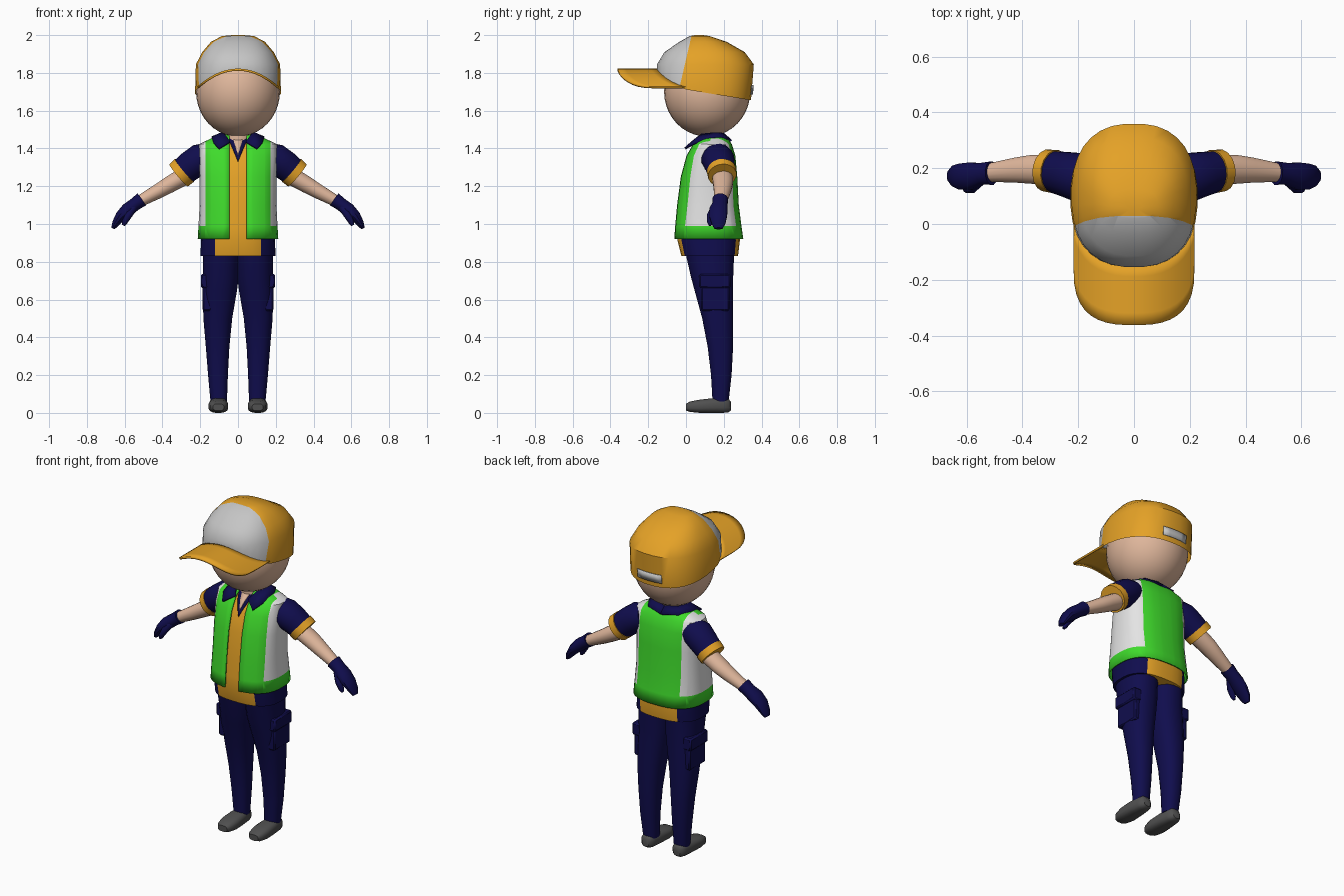
import bpy, bmesh, math
from mathutils import Vector

if "Cube" in bpy.data.objects:
    bpy.data.objects.remove(bpy.data.objects["Cube"])

def material(name, r, g, b):
    m = bpy.data.materials.new(name)
    m.diffuse_color = (r, g, b, 1)
    m.use_nodes = True
    m.node_tree.nodes["Principled BSDF"].inputs["Base Color"].default_value = m.diffuse_color
    return m

NAVY = material("navy cloth", 0.005, 0.004, 0.075)
ORANGE = material("orange cloth", 0.78, 0.36, 0.02)
GREEN = material("bright green", 0.05, 0.71, 0.025)
WHITE = material("reflective white", 0.78, 0.78, 0.78)
GREY = material("cap grey", 0.56, 0.56, 0.56)
SKIN = material("skin", 0.74, 0.47, 0.33)
SHOE = material("shoe grey", 0.08, 0.08, 0.08)

def sp(t, n):
    return math.copysign(abs(t) ** (2 / n), t)

def ring(c, u, v, n=2, k=24):
    """Superellipse ring around c with half axes u and v."""
    c, u, v = Vector(c), Vector(u), Vector(v)
    return [c + u * sp(math.cos(a), n) + v * sp(math.sin(a), n)
            for a in (2 * math.pi * (i + 0.5) / k for i in range(k))]

def strip(bm, rows, closed):
    vs = [[bm.verts.new(p) for p in r] for r in rows]
    k = len(rows[0])
    for a, b in zip(vs, vs[1:]):
        for i in range(k if closed else k - 1):
            j = (i + 1) % k
            bm.faces.new((a[i], a[j], b[j], b[i]))
    return vs

def finish(bm, name, mats, mirror=False, solid=0, rule=None):
    bmesh.ops.recalc_face_normals(bm, faces=bm.faces)
    if rule:
        for f in bm.faces:
            f.material_index = rule(f.calc_center_median())
    me = bpy.data.meshes.new(name)
    bm.to_mesh(me)
    bm.free()
    ob = bpy.data.objects.new(name, me)
    bpy.context.collection.objects.link(ob)
    for m in mats:
        me.materials.append(m)
    if solid:
        s = ob.modifiers.new("thickness", 'SOLIDIFY')
        s.thickness, s.offset = solid, 0
    if mirror:
        ob.modifiers.new("mirror", 'MIRROR')
    return ob

def loft(rings, ends=(True, True)):
    bm = bmesh.new()
    vs = strip(bm, rings, True)
    for use, r in zip(ends, (vs[0], vs[-1])):
        if use:
            bm.faces.new(r)
    return bm

def cut(bm, co, no):
    bmesh.ops.bisect_plane(bm, geom=bm.verts[:] + bm.edges[:] + bm.faces[:],
                           plane_co=co, plane_no=no)

def limb(points, k=16):
    """Rings along a path; each point is x, y, z, radius in y, radius across."""
    out = []
    for i, p in enumerate(points):
        a, b = points[max(i - 1, 0)], points[min(i + 1, len(points) - 1)]
        t = (Vector(b[:3]) - Vector(a[:3])).normalized()
        w = t.cross(Vector((0, 1, 0))).normalized()
        out.append(ring(p[:3], w.cross(t) * p[3], w * p[4], 2, k))
    return loft(out)

def body_ring(z, hw, yf, yb, n=2.6, k=32):
    return ring((0, (yf + yb) / 2, z), (hw, 0, 0), (0, (yb - yf) / 2, 0), n, k)

# head and neck
bm = bmesh.new()
bmesh.ops.create_uvsphere(bm, u_segments=32, v_segments=20, radius=1)
for v in bm.verts:
    v.co = (v.co.x * 0.222, 0.112 + v.co.y * 0.228, 1.7 + v.co.z * 0.237)
finish(bm, "head", [SKIN])
finish(loft([body_ring(z, 0.07, 0.07, 0.19, 2) for z in (1.4, 1.52)]), "neck", [SKIN])

# cap crown: curved rim, then rings closing to the top
CAP_N = 2.4
def rim_z(p):
    back = 1.655 + (0.345 - p.y) * 0.165
    return max(back, 1.82 - 0.105 * (p.x / 0.215) ** 2) if p.y < 0 else back
rim = body_ring(0, 0.228, -0.155, 0.345, CAP_N)
for p in rim:
    p.z = rim_z(p)
crown = [rim] + [body_ring(*r, CAP_N) for r in (
    (1.845, 0.224, -0.155, 0.36), (1.91, 0.19, -0.115, 0.312),
    (1.965, 0.143, -0.035, 0.215), (1.995, 0.085, 0.02, 0.125), (2.0, 0.03, 0.05, 0.09))]
bm = loft(crown, (False, True))
seam, seam_no = Vector((0, -0.035, 1.72)), Vector((0, 0.28, -0.065))
cut(bm, seam, seam_no)
finish(bm, "cap_crown", [ORANGE, GREY], rule=lambda c: int((c - seam).dot(seam_no) < 0))

# cap brim, bent down at both sides
rows = []
for i in range(21):
    x = 0.213 * math.sin(math.pi / 2 * (i - 10) / 10)
    t = abs(x) / 0.213
    front = -0.15 - 0.212 * max(0, 1 - t ** 2.8) ** (1 / 2.8)
    back = 0.105 - 0.25 * (1 - (abs(x) / 0.226) ** CAP_N) ** (1 / CAP_N)
    rows.append([Vector((x, front + (back - front) * j / 5, 1.817 - 0.095 * t * t)) for j in range(6)])
bm = bmesh.new()
strip(bm, rows, False)
finish(bm, "cap_brim", [ORANGE], solid=0.012)

# strap on the back of the cap
bm = bmesh.new()
strip(bm, [[Vector((x, 0.105 + (0.24 + (z - 1.655) * 0.08) *
                    (1 - (abs(x) / 0.226) ** CAP_N) ** (1 / CAP_N) + 0.005, z))
            for x in (-0.08, -0.04, 0, 0.04, 0.08)] for z in (1.685, 1.735)], False)
finish(bm, "cap_strap", [GREY], solid=0.004)

# vest: open in front, white side panels, green hem
VEST = ((0.92, 0.21, -0.06, 0.30), (0.99, 0.206, -0.055, 0.29), (1.1, 0.2, -0.045, 0.276),
        (1.25, 0.2, -0.025, 0.268), (1.36, 0.205, 0.005, 0.258), (1.42, 0.203, 0.04, 0.24),
        (1.45, 0.14, 0.07, 0.22), (1.47, 0.09, 0.09, 0.2))
bm = loft([body_ring(*r) for r in VEST], (False, False))
for x in (-0.17, -0.14, -0.045, 0.045, 0.14, 0.17):
    cut(bm, (x, 0, 0), (1, 0, 0))
gap = [f for f in bm.faces if abs(f.calc_center_median().x) < 0.045 and f.calc_center_median().y < 0.12]
bmesh.ops.delete(bm, geom=gap, context='FACES')
def vest_rule(c):
    return int(c.z > 0.99 and abs(c.x) > (0.17 if c.y < 0.13 else 0.14))
finish(bm, "vest", [GREEN, WHITE], solid=0.008, rule=vest_rule)

# shirt under the vest, with navy sides
SHIRT = [(0.83, 0.2, -0.025, 0.276)] + [(z - 0.005, w - 0.014, f + 0.014, b - 0.014) for z, w, f, b in VEST]
bm = loft([body_ring(*r) for r in SHIRT])
for x in (-0.123, 0.123):
    cut(bm, (x, 0, 0), (1, 0, 0))
finish(bm, "shirt", [ORANGE, NAVY], rule=lambda c: int(abs(c.x) > 0.123))

# neck opening: navy edge with skin inside
def shirt_front(z):
    for a, b in zip(SHIRT, SHIRT[1:]):
        if a[0] <= z <= b[0]:
            return a[2] + (b[2] - a[2]) * (z - a[0]) / (b[0] - a[0])
    return SHIRT[-1][2]
def neck_plate(name, z0, half, out, mat):
    bm = bmesh.new()
    rows = []
    for i in range(9):
        z = z0 + (1.462 - z0) * i / 8
        w = max(half * i / 8, 0.001)
        rows.append([Vector((x, shirt_front(z) - out, z)) for x in (-w, 0, w)])
    strip(bm, rows, False)
    finish(bm, name, [mat], solid=0.003)
neck_plate("shirt_neck_edge", 1.33, 0.055, 0.006, NAVY)
neck_plate("neck_opening", 1.365, 0.03, 0.011, SKIN)

# collar: strip from the back of the neck to the front points
inner = ((0, 0.2, 1.475), (0.07, 0.18, 1.48), (0.085, 0.14, 1.48), (0.072, 0.085, 1.475), (0.042, 0.035, 1.435))
outer = ((0, 0.24, 1.44), (0.1, 0.215, 1.45), (0.138, 0.15, 1.458), (0.13, 0.05, 1.43), (0.1, -0.005, 1.4))
bm = bmesh.new()
strip(bm, [[Vector(p) for p in inner], [Vector(p) for p in outer]], False)
finish(bm, "collar", [NAVY], mirror=True, solid=0.012)

# arms
finish(limb([(0.15, 0.165, 1.365, 0.075, 0.07), (0.2, 0.168, 1.345, 0.088, 0.082),
             (0.25, 0.18, 1.31, 0.08, 0.08), (0.3, 0.19, 1.27, 0.073, 0.073)]),
       "sleeve", [NAVY], mirror=True)
finish(limb([(0.283, 0.188, 1.284, 0.078, 0.08), (0.314, 0.192, 1.258, 0.076, 0.078)]),
       "sleeve_cuff", [ORANGE], mirror=True)
finish(limb([(0.29, 0.193, 1.25, 0.056, 0.048), (0.36, 0.196, 1.21, 0.053, 0.045),
             (0.42, 0.193, 1.175, 0.046, 0.04), (0.53, 0.183, 1.115, 0.032, 0.03)]),
       "forearm", [SKIN], mirror=True)

# gloves
finish(limb([(0.51, 0.182, 1.13, 0.043, 0.04), (0.545, 0.18, 1.105, 0.04, 0.036),
             (0.585, 0.172, 1.075, 0.05, 0.037), (0.622, 0.17, 1.04, 0.048, 0.03),
             (0.648, 0.172, 1.003, 0.038, 0.02), (0.662, 0.172, 0.976, 0.022, 0.01)], 12),
       "glove", [NAVY], mirror=True)
finish(limb([(0.555, 0.155, 1.085, 0.022, 0.022), (0.58, 0.13, 1.045, 0.02, 0.019),
             (0.6, 0.127, 1.01, 0.016, 0.015), (0.607, 0.128, 0.993, 0.008, 0.008)], 10),
       "glove_thumb", [NAVY], mirror=True)

# trouser legs
LEG = ((0.86, 0.088, 0.125, 0.098, 0.132), (0.72, 0.09, 0.138, 0.095, 0.113),
       (0.65, 0.096, 0.147, 0.092, 0.103), (0.5, 0.107, 0.168, 0.077, 0.083),
       (0.35, 0.108, 0.182, 0.063, 0.068), (0.2, 0.106, 0.187, 0.053, 0.055),
       (0.06, 0.102, 0.183, 0.044, 0.043))
finish(loft([ring((x, y, z), (rx, 0, 0), (0, ry, 0), 2.3, 20) for z, x, y, rx, ry in LEG]),
       "trouser_leg", [NAVY], mirror=True)

# thigh pockets and flaps
def block(name, lo, hi):
    bm = bmesh.new()
    bmesh.ops.create_cube(bm, size=1)
    for v in bm.verts:
        v.co = [(a + b) / 2 + c * (b - a) for a, b, c in zip(lo, hi, v.co)]
    bmesh.ops.bevel(bm, geom=bm.edges[:], offset=0.008, segments=1, affect='EDGES')
    finish(bm, name, [NAVY], mirror=True)
block("pocket", (0.14, 0.08, 0.54), (0.187, 0.23, 0.7))
block("pocket_flap", (0.14, 0.07, 0.66), (0.197, 0.235, 0.735))

# shoes: sections from toe to heel
TOE_TO_HEEL = ((0.0, 0.03, 0.012, 0.048), (0.02, 0.044, 0.005, 0.06), (0.07, 0.053, 0, 0.07),
               (0.14, 0.05, 0, 0.078), (0.2, 0.043, 0, 0.08), (0.225, 0.036, 0.003, 0.075),
               (0.237, 0.022, 0.012, 0.06))
finish(loft([ring((0.104, y, (a + b) / 2), (w, 0, 0), (0, 0, (b - a) / 2), 2.8, 16)
             for y, w, a, b in TOE_TO_HEEL]), "shoe", [SHOE], mirror=True)

# smooth shading with sharp edges kept
for ob in bpy.context.collection.objects:
    ob.select_set(True)
    bpy.context.view_layer.objects.active = ob
bpy.ops.object.shade_smooth_by_angle(angle=math.radians(40))
